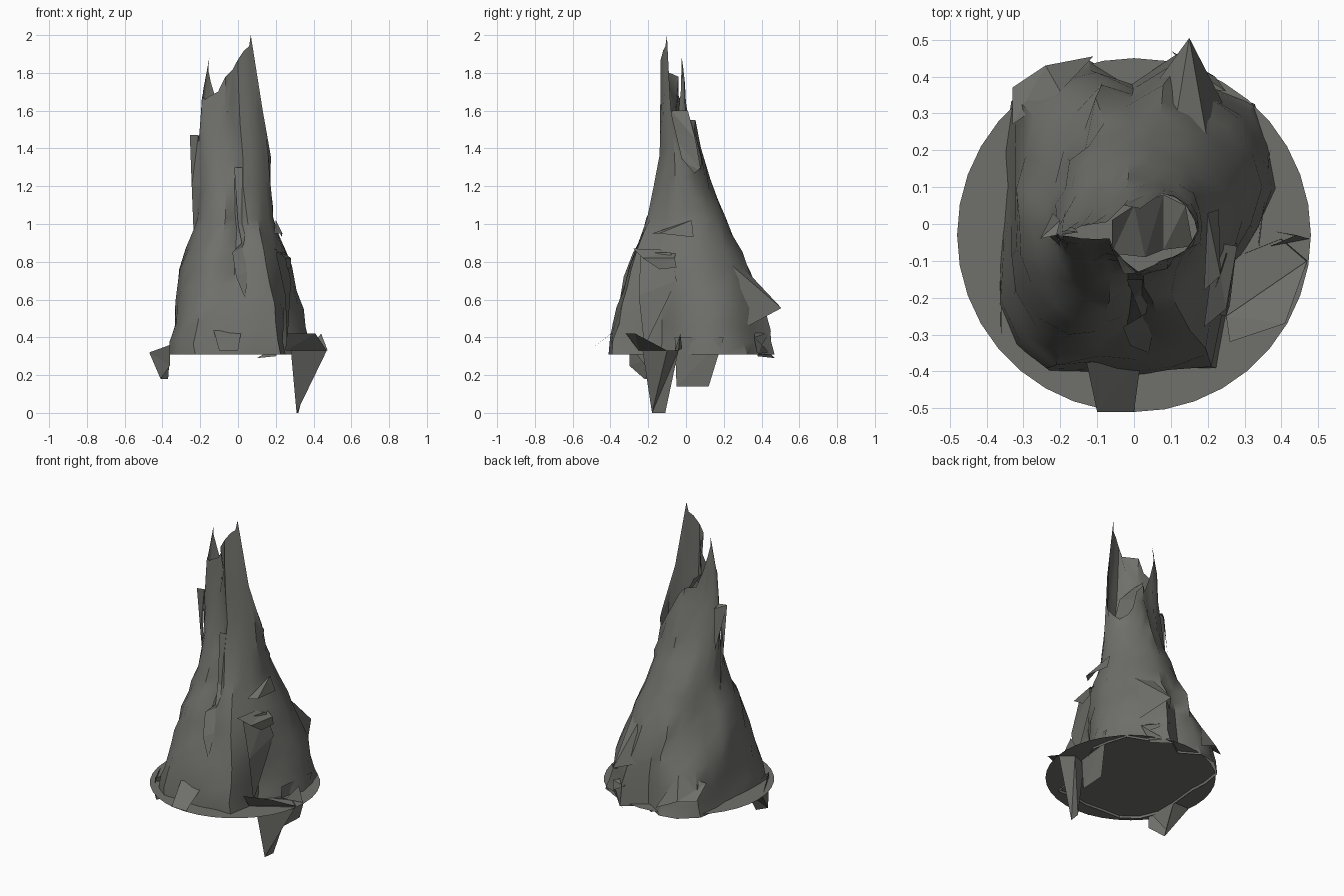
import bpy, bmesh, math, random

random.seed(4)
stone = bpy.data.materials.new("dark warm grey stone")
stone.diffuse_color = (0.16, 0.16, 0.147, 1)


def add_object(name, bm, smooth=None):
    me = bpy.data.meshes.new(name)
    bm.to_mesh(me)
    bm.free()
    me.materials.append(stone)
    ob = bpy.data.objects.new(name, me)
    bpy.context.collection.objects.link(ob)
    if smooth:
        bpy.ops.object.select_all(action='DESELECT')
        bpy.context.view_layer.objects.active = ob
        ob.select_set(True)
        bpy.ops.object.shade_smooth_by_angle(angle=math.radians(smooth))
    return ob


def add_shard(name, strip):
    """Thin broken sheet: consecutive points zigzag into a triangle strip."""
    bm = bmesh.new()
    v = [bm.verts.new(p) for p in strip]
    for i in range(len(v) - 2):
        tri = v[i:i + 3]
        bm.faces.new(tri if i % 2 == 0 else tri[::-1])
    return add_object(name, bm)


# Flat round base plate
bm = bmesh.new()
bmesh.ops.create_circle(bm, cap_ends=True, segments=36, radius=0.48)
bmesh.ops.translate(bm, verts=bm.verts, vec=(0, -0.03, 0.325))
add_object("base_disc", bm)

# Foot outline radius and crown height, every 15 degrees from +x
FOOT = [.35, .41, .44, .46, .44, .50, .39, .46, .49, .49, .41, .37,
        .37, .385, .43, .46, .48, .42, .42, .42, .46, .36, .28, .30]
CROWN = [1.35, 1.3, 1.27, 1.3, 1.36, 1.5, 1.55, 1.55, 1.65, 1.75, 1.82, 1.88,
         1.68, 1.67, 1.66, 1.68, 1.7, 1.78, 1.82, 1.87, 1.92, 1.94, 2.0, 1.6]
# height, x min, x max, y min, y max, outline scale, outline weight
LEVELS = [(0.31, -.36, .38, -.40, .44, .98, 1), (0.45, -.37, .39, -.38, .44, .92, 1),
          (0.57, -.36, .36, -.37, .43, .86, .75), (0.70, -.35, .31, -.34, .37, .77, .45),
          (0.85, -.29, .26, -.30, .29, .66, .3), (1.00, -.225, .20, -.22, .22, .53, .2),
          (1.20, -.215, .175, -.17, .13, .4, 0), (1.35, -.21, .17, -.145, .10, .4, 0),
          (1.50, -.20, .15, -.145, .05, .4, 0), (1.70, -.19, .12, -.145, .03, .4, 0),
          (2.00, -.14, .08, -.13, .0, .4, 0)]


def section(z):
    for a, b in zip(LEVELS, LEVELS[1:]):
        if z <= b[0] + 1e-6:
            t = (z - a[0]) / (b[0] - a[0])
            return [p + (q - p) * t for p, q in zip(a, b)][1:]
    return LEVELS[-1][1:]


def point(i, z):
    a = math.radians(15 * i)
    x0, x1, y0, y1, s, w = section(z)
    ex = (x0 + x1) / 2 + (x1 - x0) / 2 * math.cos(a)
    ey = (y0 + y1) / 2 + (y1 - y0) / 2 * math.sin(a)
    r = FOOT[i] * s
    x = w * r * math.cos(a) + (1 - w) * ex
    y = w * r * math.sin(a) + (1 - w) * ey
    if i in (8, 9, 10):                 # hollowed back left flank
        k = 1 - 0.2 * max(0, 1 - abs(z - 0.78) / 0.3)
        x, y = x * k, y * k
    if i == 18 and 0.6 < z < 1.75:      # long front crack
        y += 0.045
    if x < -0.05 and z > 1.05:          # left half of the crown pinches to a sheet
        y += (-0.015 - y) * 0.75 * min(1, (z - 1.05) / 0.6)
    j = 0.011 if z < 1 else 0.007
    return (x + random.uniform(-j, j), y + random.uniform(-j, j), z)


# Craggy hollow spire, ending in a jagged crown
bm = bmesh.new()
rows = []
for z in (0.31, 0.38, 0.46, 0.57, 0.66, 0.76, 0.86, 0.95):
    rows.append([bm.verts.new(point(i, z + random.uniform(-.02, .02) if z > .31 else z))
                 for i in range(24)])
for k in range(6):
    rows.append([bm.verts.new(point(i, 1.03 + (CROWN[i] - 1.03) * k / 5)) for i in range(24)])
for a, b in zip(rows, rows[1:]):
    for i in range(24):
        n = (i + 1) % 24
        bm.faces.new((a[i], a[n], b[n], b[i]))
add_object("rock_spire", bm, 38)

# Sheets closing the hollow behind the tall blade
add_shard("crown_fill", [(.16, -.06, 1.25), (.14, .05, 1.25), (.08, -.07, 1.36), (.08, .08, 1.28),
                         (.03, -.09, 1.5), (0, .05, 1.45), (-.06, -.08, 1.6), (-.06, .01, 1.6)])

# Root shards reaching below the disc
add_shard("right_root", [(.26, -.32, .42), (.25, -.25, .33), (.41, -.27, .42), (.28, -.23, .33),
                         (.47, -.10, .33), (.31, -.18, 0), (.40, -.04, .33), (.32, -.11, 0),
                         (.30, -.08, .33), (.31, -.18, 0)])
add_shard("right_low_flap", [(.34, -.06, .40), (.37, .20, .40), (.33, -.05, .14), (.34, .12, .14)])
add_shard("left_root", [(-.36, -.30, .36), (-.36, -.30, .25), (-.47, -.08, .32),
                        (-.41, -.22, .18), (-.36, -.08, .32), (-.37, -.16, .18), (-.36, -.30, .36)])
add_shard("right_rim_spike", [(.37, -.06, .33), (.44, -.03, .42), (.475, -.04, .33), (.38, -.02, .34)])

# Front flare meeting the disc rim
add_shard("front_flare", [(-.13, -.37, .44), (-.10, -.51, .33), (.02, -.36, .45), (0, -.51, .33)])

# Broken flaps on the back
add_shard("back_ridge", [(.03, .34, .56), (.10, .20, .88), (.15, .505, .555), (.20, .22, .80),
                         (.24, .33, .46)])
add_shard("back_low_flap", [(.10, .38, .47), (.11, .45, .43), (.25, .36, .40), (.22, .40, .36),
                            (.20, .38, .30), (.10, .47, .29)])
add_shard("back_left_flap", [(-.33, .37, .42), (-.33, .27, .5), (-.24, .43, .42), (-.20, .36, .55),
                             (-.11, .455, .36)])

# Overhanging flaps on the right side
add_shard("right_upper_flap", [(.19, -.18, .95), (.20, .03, 1.02), (.235, -.14, .95), (.23, .04, .93)])
add_shard("right_lower_flap", [(.19, -.28, .87), (.22, -.05, .86), (.25, -.23, .82), (.28, -.06, .82),
                               (.26, -.14, .76), (.28, -.05, .77)])
add_shard("right_front_sheet", [(.20, -.24, .85), (.25, -.08, .85),
                                (.25, -.25, .62), (.28, -.05, .7), (.26, -.22, .35)])

# Split slab along the front crack
add_shard("front_slab", [(-.02, -.15, 1.3), (.04, -.15, 1.3), (0, -.20, 1.0), (.06, -.18, 1.0),
                         (.02, -.25, .9), (.07, -.22, .9), (-.03, -.28, .85), (.05, -.30, .75),
                         (-.01, -.33, .72), (.04, -.35, .6)])

# Upright splinter beside the crown
add_shard("left_splinter", [(-.20, -.08, .95), (-.235, 0, .95), (-.20, -.06, 1.2), (-.245, -.02, 1.2),
                            (-.21, -.03, 1.47), (-.255, -.04, 1.47), (-.20, .01, 1.45), (-.22, .03, 1.2)])
